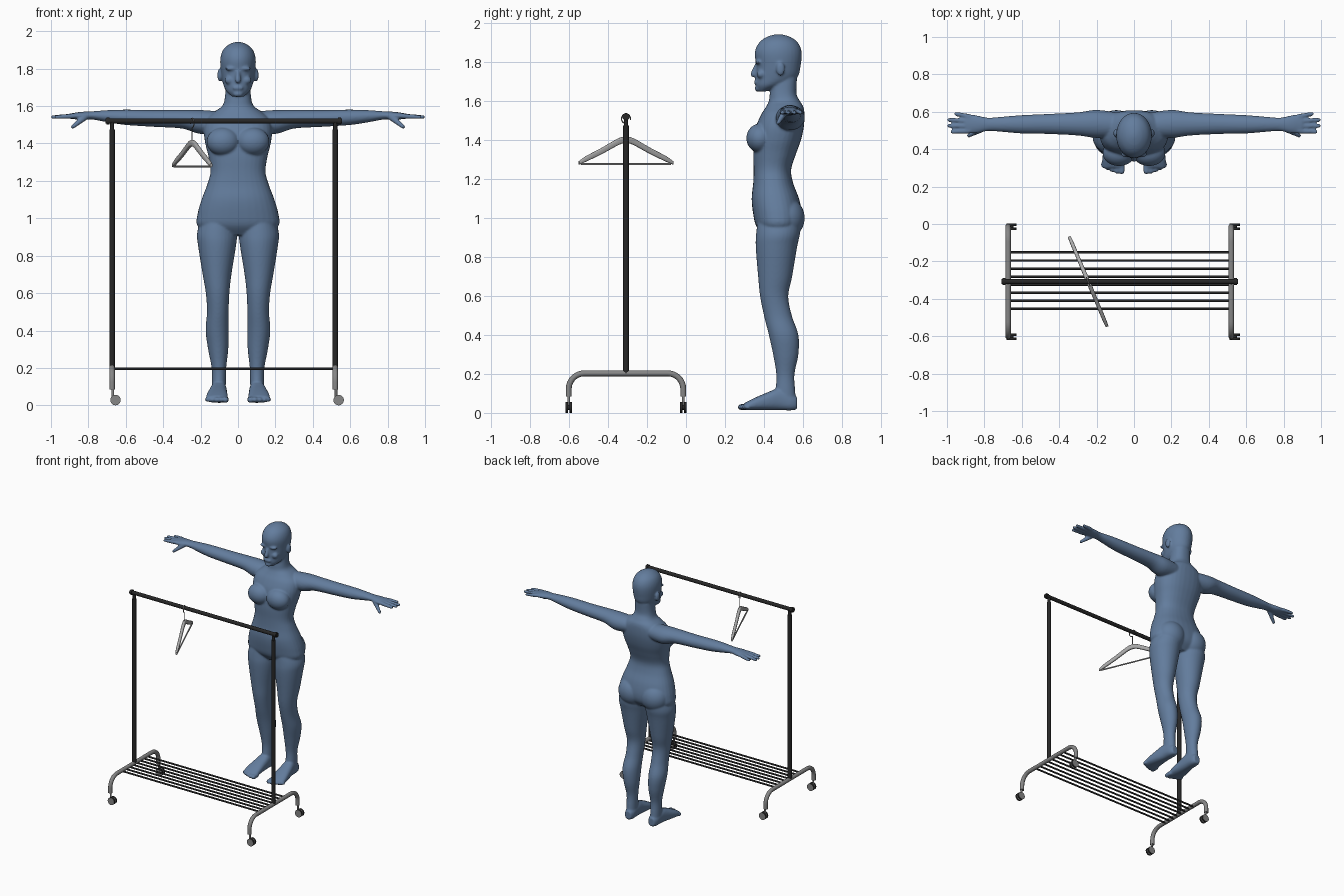
import bpy, bmesh, math
from mathutils import Vector, Matrix

cube = bpy.data.objects.get("Cube")
if cube:
    bpy.data.objects.remove(cube)


def material(name, rgb):
    mat = bpy.data.materials.new(name)
    mat.use_nodes = True
    mat.diffuse_color = (*rgb, 1)
    mat.node_tree.nodes["Principled BSDF"].inputs["Base Color"].default_value = (*rgb, 1)
    return mat


BLUE = material("slate blue", (0.125, 0.205, 0.34))
BLACK = material("black metal", (0.02, 0.02, 0.02))
GREY = material("grey metal", (0.24, 0.24, 0.24))
PALE = material("pale grey", (0.4, 0.4, 0.4))


def add_object(name, data, *mats):
    obj = bpy.data.objects.new(name, data)
    bpy.context.collection.objects.link(obj)
    for mat in mats:
        data.materials.append(mat)
    return obj


def finish(name, bm, *mats):
    bmesh.ops.recalc_face_normals(bm, faces=bm.faces)
    mesh = bpy.data.meshes.new(name)
    bm.to_mesh(mesh)
    bm.free()
    obj = add_object(name, mesh, *mats)
    bpy.ops.object.select_all(action="DESELECT")
    obj.select_set(True)
    bpy.context.view_layer.objects.active = obj
    bpy.ops.object.shade_smooth_by_angle(angle=math.radians(40))
    return obj


def spline(rows, steps=5):
    """Smoothly resample a list of section rows."""
    out = []
    for i in range(len(rows) - 1):
        a, b = rows[max(i - 1, 0)], rows[i]
        c, d = rows[i + 1], rows[min(i + 2, len(rows) - 1)]
        for k in range(steps):
            t = k / steps
            out.append([q + t / 2 * (r - p + t * (2 * p - 5 * q + 4 * r - s + t * (3 * (q - r) + s - p)))
                        for p, q, r, s in zip(a, b, c, d)])
    return out + [rows[-1]]


def loft(bm, axis, rows, side=1, power=2.0, sides=32):
    """Rows: position on axis, then centre and half size on each other axis."""
    rings = []
    for pos, cu, hu, cv, hv in spline(rows):
        ring = []
        for k in range(sides):
            a = 2 * math.pi * k / sides
            u, v = (math.copysign(abs(w) ** (2 / power), w) for w in (math.cos(a), math.sin(a)))
            co = [cu + hu * u, cv + hv * v]
            co.insert(axis, pos)
            ring.append(bm.verts.new((co[0] * side, co[1], co[2])))
        rings.append(ring)
    for r, s in zip(rings, rings[1:]):
        for k in range(sides):
            j = (k + 1) % sides
            bm.faces.new((r[k], r[j], s[j], s[k]))
    bm.faces.new(rings[0])
    bm.faces.new(rings[-1])


def front_back(rows):
    """Turn (z, x, half width, front, back) rows into centred sections."""
    return [(z, x, h, (f + b) / 2, (b - f) / 2) for z, x, h, f, b in rows]


def blob(bm, centre, size):
    bmesh.ops.create_icosphere(bm, subdivisions=4, radius=1,
                               matrix=Matrix.Translation(centre) @ Matrix.Diagonal((*size, 1)))


def digit(bm, start, r, end, e):
    """Tapered capsule used for fingers and toes."""
    part = bmesh.new()
    for p, rad in ((start, r), (end, e)):
        bmesh.ops.create_uvsphere(part, u_segments=12, v_segments=8, radius=rad,
                                  matrix=Matrix.Translation(p))
    hull = bmesh.ops.convex_hull(part, input=part.verts)
    inside = [g for g in hull["geom_interior"] if isinstance(g, bmesh.types.BMVert)]
    bmesh.ops.delete(part, geom=inside, context="VERTS")
    temp = bpy.data.meshes.new("temp")
    part.to_mesh(temp)
    part.free()
    bm.from_mesh(temp)
    bpy.data.meshes.remove(temp)


def tube(name, points, radius, mat):
    curve = bpy.data.curves.new(name, "CURVE")
    curve.dimensions = "3D"
    curve.bevel_depth, curve.bevel_resolution, curve.use_fill_caps = radius, 4, True
    line = curve.splines.new("POLY")
    line.points.add(len(points) - 1)
    for p, co in zip(line.points, points):
        p.co = (*co, 1)
    return add_object(name, curve, mat)


# Figure: torso and neck
bm = bmesh.new()
loft(bm, 2, front_back([
    (.91, 0, .15, .40, .54), (.96, 0, .217, .36, .585), (1.02, 0, .217, .345, .595),
    (1.1, 0, .195, .337, .58), (1.18, 0, .165, .345, .55), (1.25, 0, .147, .347, .54),
    (1.33, 0, .158, .345, .565), (1.4, 0, .175, .35, .59), (1.47, 0, .183, .36, .605),
    (1.53, 0, .17, .385, .608), (1.57, 0, .125, .41, .603), (1.6, 0, .085, .425, .585),
    (1.64, 0, .071, .43, .567), (1.72, 0, .065, .44, .57)]), power=2.3)

# Head and face
loft(bm, 2, front_back([
    (1.65, 0, .03, .37, .41), (1.68, 0, .063, .357, .5), (1.72, 0, .08, .357, .57),
    (1.78, 0, .091, .36, .588), (1.85, 0, .095, .353, .594), (1.9, 0, .08, .375, .575),
    (1.93, 0, .047, .415, .535), (1.943, 0, .012, .46, .49)]))
digit(bm, (0, .362, 1.785), .01, (0, .346, 1.738), .016)
blob(bm, (0, .36, 1.697), (.03, .012, .012))
blob(bm, (0, .369, 1.664), (.026, .016, .016))

for side in (1, -1):
    blob(bm, (side * .036, .372, 1.8), (.034, .017, .01))
    blob(bm, (side * .046, .385, 1.738), (.026, .022, .022))
    blob(bm, (side * .098, .485, 1.765), (.012, .022, .036))
    # Bust and hips
    blob(bm, (side * .08, .38, 1.41), (.088, .07, .075))
    blob(bm, (side * .095, .515, 1.0), (.105, .094, .105))
    # Legs
    loft(bm, 2, front_back([
        (1.0, .105, .09, .37, .59), (.92, .112, .107, .36, .585), (.85, .112, .101, .358, .57),
        (.7, .112, .077, .37, .545), (.6, .109, .063, .38, .525), (.5, .108, .058, .4, .543),
        (.4, .111, .062, .425, .577), (.3, .106, .054, .447, .577), (.2, .102, .039, .463, .557),
        (.12, .102, .037, .46, .56), (.05, .102, .037, .455, .567)]), side)
    # Feet and toes
    loft(bm, 1, [
        (.57, .1, .025, .05, .032), (.54, .101, .037, .055, .042), (.48, .103, .043, .07, .056),
        (.42, .108, .05, .06, .046), (.35, .112, .058, .045, .031), (.3, .113, .056, .033, .018)],
        side, 2.5)
    for k in range(5):
        thick = .018 - .0015 * k
        x = .066 + .025 * k
        digit(bm, (side * x, .32, .031), thick, (side * x, .281 + .004 * k * k / 2, .03), thick * .9)
    # Arms and palms
    loft(bm, 0, [
        (.08, .53, .065, 1.515, .055), (.2, .535, .075, 1.515, .064), (.3, .535, .062, 1.53, .05),
        (.45, .535, .054, 1.534, .045), (.6, .533, .049, 1.54, .041), (.7, .533, .041, 1.546, .032),
        (.78, .533, .036, 1.55, .022), (.84, .533, .048, 1.548, .021), (.9, .536, .052, 1.546, .014)],
        side)
    # Fingers and thumb
    for k, reach in enumerate((.972, .989, .989, .952)):
        digit(bm, (side * .88, .497 + .026 * k, 1.547), .014,
              (side * reach, .493 + .032 * k, 1.541), .011)
    digit(bm, (side * .82, .505, 1.54), .018, (side * .884, .472, 1.488), .011)

figure = finish("figure", bm, BLUE)
remesh = figure.modifiers.new("Blend", "REMESH")
remesh.mode, remesh.voxel_size, remesh.use_smooth_shade = "VOXEL", .006, True
soften = figure.modifiers.new("Soften", "SMOOTH")
soften.factor, soften.iterations = .5, 7

# Clothes rack: posts, rail and end fittings
RAIL_Y, LEFT, RIGHT = -.308, .52, -.673
tube("top_rail", [(RIGHT - .035, RAIL_Y, 1.52), (LEFT + .035, RAIL_Y, 1.52)], .014, BLACK)
for label, x in (("left", LEFT), ("right", RIGHT)):
    tube(label + "_post", [(x, RAIL_Y, .2), (x, RAIL_Y, 1.475)], .015, BLACK)
    tube(label + "_post_top", [(x, RAIL_Y, 1.47), (x, RAIL_Y, 1.52)], .011, BLACK)
    end = x + math.copysign(.022, x)
    tube(label + "_rail_fitting", [(end - .008, RAIL_Y, 1.52), (end + .008, RAIL_Y, 1.52)], .019, BLACK)

    # Arched foot frame
    near, far, top, bend = -.602, -.014, .203, .08
    arch = [(x, near, .085)]
    for centre, start in ((near + bend, 180), (far - bend, 90)):
        for k in range(9):
            a = math.radians(start - 90 * k / 8)
            arch.append((x, centre + bend * math.cos(a), top - bend + bend * math.sin(a)))
    arch.append((x, far, .085))
    tube(label + "_foot_frame", arch, .015, GREY)

    # Twin-wheel casters
    for place, y in (("front", near), ("back", far)):
        name = label + "_" + place
        tube(name + "_caster_stem", [(x + .004, y, .035), (x + .004, y, .09)], .007, GREY)
        tube(name + "_caster_axle", [(x + .018, y - .012, .028), (x + .018, y + .012, .028)], .012, BLACK)
        bm = bmesh.new()
        for offset in (-.011, .011):
            spin = Matrix.Translation((x + .018, y + offset, .028)) @ Matrix.Rotation(math.pi / 2, 4, "X")
            bmesh.ops.create_cone(bm, cap_ends=True, segments=24, radius1=.028, radius2=.028,
                                  depth=.013, matrix=spin)
        bm.normal_update()
        for f in bm.faces:
            f.material_index = 1 if abs(f.normal.y) > .9 else 0
        finish(name + "_caster_wheels", bm, BLACK, GREY)

# Shelf rods
for k in range(8):
    y = -.152 - .0431 * k
    tube(f"shelf_rod_{k + 1}", [(RIGHT, y, .195), (LEFT, y, .195)], .0065, BLACK)

# Hanger: shoulders, cross bar and hook, turned on the rail
bm = bmesh.new()
for side in (1, -1):
    loft(bm, 0, [(0, 0, .011, 1.402, .017), (.04, 0, .011, 1.393, .017), (.14, 0, .01, 1.342, .016),
                 (.22, 0, .01, 1.305, .014), (.262, 0, .008, 1.283, .009)], side, 3, 20)
parts = [finish("hanger_shoulders", bm, PALE)]
parts.append(tube("hanger_cross_bar", [(-.25, 0, 1.277), (.25, 0, 1.277)], .005, PALE))
hook = [(0, 0, 1.41)]
for k in range(25):
    a = math.radians(-90 + 285 * k / 24)
    hook.append((.025 * math.cos(a), 0, 1.51 + .025 * math.sin(a)))
parts.append(tube("hanger_hook", hook, .003, GREY))
for part in parts:
    part.location = (-.245, RAIL_Y, 0)
    part.rotation_euler.z = math.atan2(-.24, .101)
